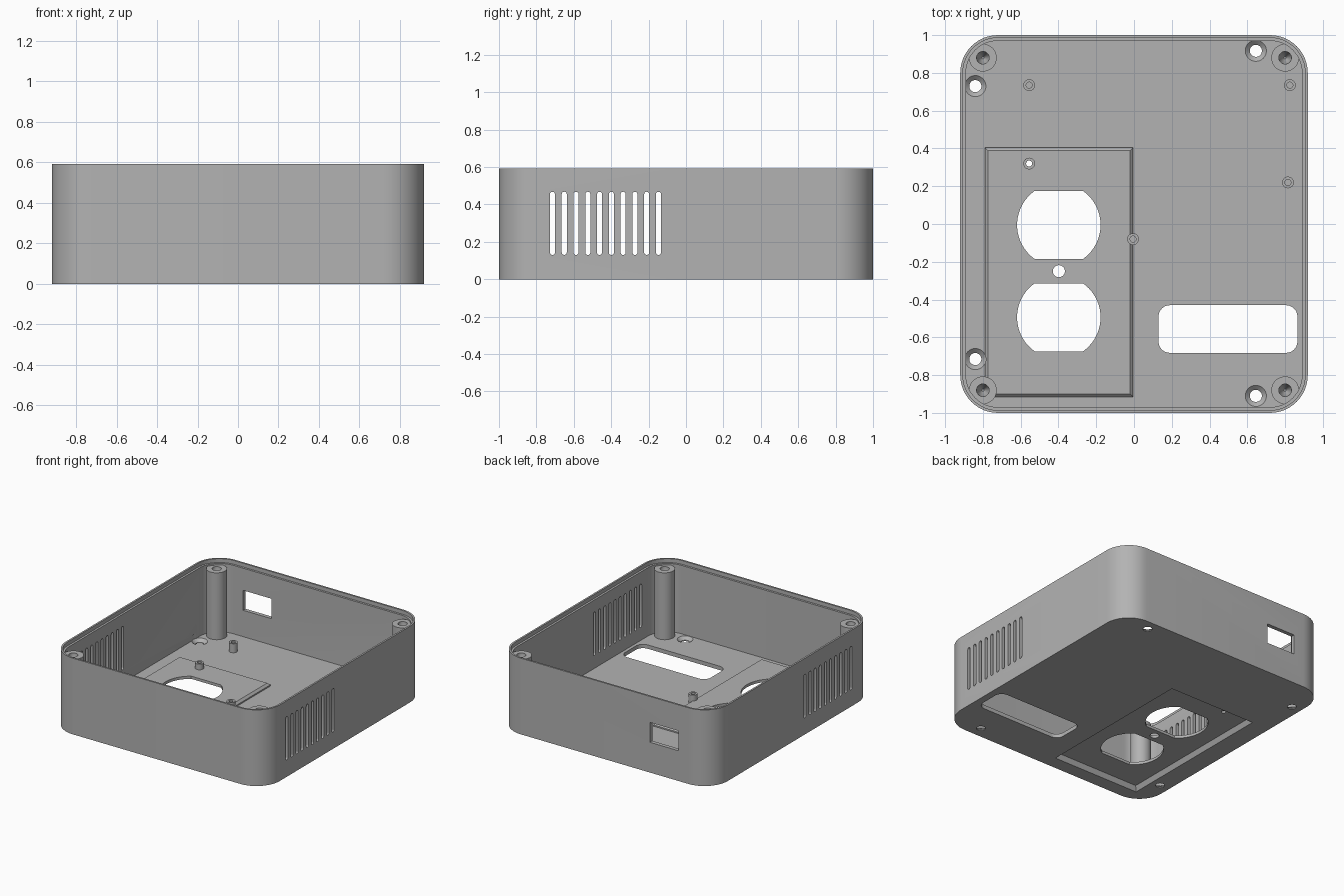
import bpy, bmesh, math
from mathutils import Matrix

if "Cube" in bpy.data.objects:
    bpy.data.objects.remove(bpy.data.objects["Cube"])

grey = bpy.data.materials.new("warm_free_grey")
grey.name = "plain_grey"
grey.diffuse_color = (0.45, 0.45, 0.45, 1)
grey.use_nodes = True
grey.node_tree.nodes["Principled BSDF"].inputs["Base Color"].default_value = grey.diffuse_color


def circle(x, y, r, n=40):
    return [(x + r * math.cos(2 * math.pi * i / n), y + r * math.sin(2 * math.pi * i / n)) for i in range(n)]


def rounded(x0, x1, y0, y1, r, n=12):
    pts = []
    for k, (cx, cy) in enumerate([(x1 - r, y1 - r), (x0 + r, y1 - r), (x0 + r, y0 + r), (x1 - r, y0 + r)]):
        for i in range(n + 1):
            a = math.pi / 2 * (k + i / n)
            pts.append((cx + r * math.cos(a), cy + r * math.sin(a)))
    return pts


def rect(x0, x1, y0, y1, inset=0):
    return [(x0 + inset, y0 + inset), (x1 - inset, y0 + inset), (x1 - inset, y1 - inset), (x0 + inset, y1 - inset)]


def loft(name, rings, matrix=None):
    """Closed solid through a stack of (outline, z) rings."""
    bm = bmesh.new()
    loops = [[bm.verts.new((x, y, z)) for x, y in pts] for pts, z in rings]
    for a, b in zip(loops, loops[1:]):
        for i in range(len(a)):
            j = (i + 1) % len(a)
            bm.faces.new((a[i], a[j], b[j], b[i]))
    bm.faces.new(loops[0][::-1])
    bm.faces.new(loops[-1])
    if matrix:
        bm.transform(matrix)
    bmesh.ops.recalc_face_normals(bm, faces=bm.faces)
    me = bpy.data.meshes.new(name)
    bm.to_mesh(me)
    bm.free()
    me.materials.append(grey)
    ob = bpy.data.objects.new(name, me)
    bpy.context.collection.objects.link(ob)
    return ob


def combine(body, other, operation):
    mod = body.modifiers.new(other.name, 'BOOLEAN')
    mod.operation, mod.solver, mod.object = operation, 'EXACT', other
    bpy.context.view_layer.objects.active = body
    bpy.ops.object.modifier_apply(modifier=mod.name)
    bpy.data.objects.remove(other)


FLOOR, DECK, TOP = 0.03, 0.056, 0.592


def wall(d):
    return rounded(-0.92 + d, 0.92 - d, -1 + d, 1 - d, 0.2 - d)


# open box with a stepped lip around the rim
body = loft("case_body", [(wall(0), 0), (wall(0), TOP), (wall(0.014), TOP), (wall(0.014), TOP - 0.03),
                          (wall(0.03), TOP - 0.03), (wall(0.03), FLOOR)])

# raised outlet deck
deck = (-0.79, -0.005, -0.915, 0.405)
adds = [loft("deck", [(rect(*deck), 0.01), (rect(*deck), 0.04), (rect(*deck, 0.016), DECK)])]
cuts = []

# corner posts with tapered screw holes
for x in (-0.8, 0.8):
    for y in (-0.88, 0.88):
        adds.append(loft("post", [(circle(x, y, 0.073), 0.012), (circle(x, y, 0.073), 0.55)]))
        cuts.append(loft("post_hole", [(circle(x, y, 0.033), 0.57), (circle(x, y, 0.033), 0.52),
                                       (circle(x, y, 0.006), 0.46)]))

# small board standoffs
for x, y, bottom in [(-0.555, 0.735, 0.04), (0.825, 0.735, 0.04), (0.815, 0.22, 0.04),
                     (-0.005, -0.08, 0.062), (-0.555, 0.32, -0.02)]:
    adds.append(loft("standoff", [(circle(x, y, 0.031, 24), 0.022), (circle(x, y, 0.031, 24), 0.1)]))
    cuts.append(loft("standoff_hole", [(circle(x, y, 0.016, 24), bottom), (circle(x, y, 0.016, 24), 0.12)]))

# recess under the deck, with sloped sides
cuts.append(loft("recess", [(rect(*deck, 0.018), -0.01), (rect(*deck, 0.022), 0), (rect(*deck, 0.042), 0.035)]))

# two outlet openings with flat top and bottom, and the screw hole between
for cy in (-0.005, -0.494):
    a = math.asin(0.18 / 0.221)
    arc = [-a + 2 * a * i / 20 for i in range(21)]
    pts = [(-0.398 + 0.221 * math.cos(t + s), cy + 0.221 * math.sin(t + s)) for s in (0, math.pi) for t in arc]
    cuts.append(loft("outlet", [(pts, -0.05), (pts, 0.09)]))
cuts.append(loft("outlet_screw", [(circle(-0.398, -0.25, 0.032), -0.05), (circle(-0.398, -0.25, 0.032), 0.09)]))

# rounded floor opening
slot = rounded(0.13, 0.865, -0.682, -0.43, 0.06)
cuts.append(loft("floor_opening", [(slot, -0.05), (slot, 0.09)]))

# countersunk mounting holes
for x, y in [(-0.84, 0.73), (-0.84, -0.715), (0.645, 0.917), (0.645, -0.91)]:
    cuts.append(loft("mount_hole", [(circle(x, y, 0.032), -0.05), (circle(x, y, 0.032), 0.008),
                                    (circle(x, y, 0.056), 0.0301), (circle(x, y, 0.056), 0.07)]))

# vent slots in both side walls: outline (y, z) extruded along x
side = Matrix(((0, 0, 1, 0), (1, 0, 0, 0), (0, 1, 0, 0), (0, 0, 0, 1)))
for i in range(10):
    y = -0.714 + 0.063 * i
    pts = rounded(y - 0.0135, y + 0.0135, 0.13, 0.468, 0.0134, 5)
    for x in (-0.92, 0.92):
        cuts.append(loft("vent", [(pts, x - 0.06), (pts, x + 0.06)], side))

# cable window in the back wall
cuts.append(loft("window", [(rect(-0.635, -0.39, 0.9, 1.1), 0.235), (rect(-0.635, -0.39, 0.9, 1.1), 0.39)]))

for ob in adds:
    combine(body, ob, 'UNION')
for ob in cuts:
    combine(body, ob, 'DIFFERENCE')

body.select_set(True)
bpy.context.view_layer.objects.active = body
bpy.ops.object.shade_smooth_by_angle(angle=math.radians(25))
